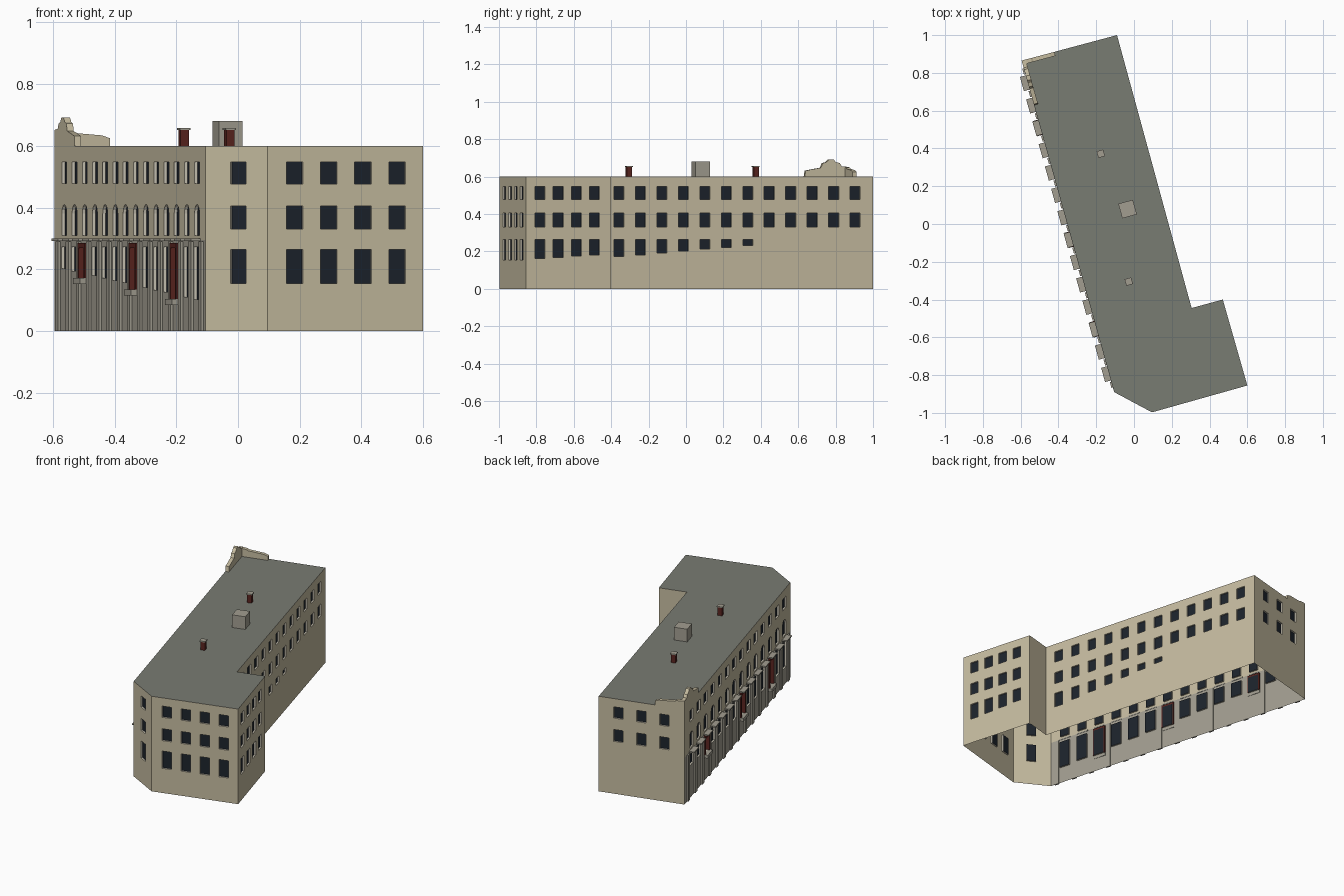
import bpy, bmesh, math
from mathutils import Vector, Matrix

if "Cube" in bpy.data.objects:
    bpy.data.objects.remove(bpy.data.objects["Cube"])


def material(name, rgb):
    m = bpy.data.materials.new(name)
    m.diffuse_color = (*rgb, 1)
    m.use_nodes = True
    m.node_tree.nodes["Principled BSDF"].inputs["Base Color"].default_value = m.diffuse_color
    return m


WALL = material("sandstone", (0.56, 0.50, 0.35))
STONE = material("grey_stone", (0.36, 0.34, 0.28))
ROOF = material("roof_grey", (0.19, 0.20, 0.17))
GLASS = material("dark_glass", (0.012, 0.017, 0.025))
REVEAL = material("pale_reveal", (0.62, 0.58, 0.48))
RED = material("red_brown", (0.10, 0.018, 0.014))
H, BELT, RECESS = 0.6, 0.295, 0.01

# footprint corners, counter-clockwise
G, F, E, D, C, B, A = [Vector((x, y, 0)) for x, y in (
    (-0.105, -0.89), (0.095, -0.997), (0.60, -0.855), (0.47, -0.40),
    (0.305, -0.445), (-0.09, 1.0), (-0.595, 0.865))]


def frame(p, q):
    """Wall frame: local x along the wall, y up, z outward."""
    u = (q - p).normalized()
    z = Vector((0, 0, 1))
    n = u.cross(z)
    m = Matrix((u, z, n)).transposed().to_4x4()
    m.translation = p
    return m


def make(name, bm, mats, matrix=Matrix()):
    me = bpy.data.meshes.new(name)
    bm.to_mesh(me)
    bm.free()
    for m in mats:
        me.materials.append(m)
    ob = bpy.data.objects.new(name, me)
    bpy.context.collection.objects.link(ob)
    ob.matrix_world = matrix
    return ob


def rect(cx, w, z0, z1):
    return [(cx - w/2, z0), (cx + w/2, z0), (cx + w/2, z1), (cx - w/2, z1)]


def arch(cx, w, z0, spring):
    r = w / 2
    return [(cx - r, z0), (cx + r, z0)] + [
        (cx + r * math.cos(a), spring + r * math.sin(a))
        for a in (math.pi * i / 8 for i in range(9))]


def wall(name, p, q, holes, mat=WALL, z0=0, z1=H):
    """Single-skin wall with recessed panes in each opening."""
    bm = bmesh.new()
    L = (q - p).length

    def loop(pts):
        vs = [bm.verts.new((x, y, 0)) for x, y in pts]
        for i, v in enumerate(vs):
            bm.edges.new((v, vs[i - 1]))
        return vs
    loop([(0, z0), (L, z0), (L, z1), (0, z1)])
    rims = [loop(h) for h in holes]
    bmesh.ops.triangle_fill(bm, use_beauty=True, edges=bm.edges[:], normal=(0, 0, 1))
    for f in bm.faces:
        f.normal_update()
        if f.normal.z < 0:
            f.normal_flip()
    for rim in rims:
        back = [bm.verts.new(v.co - Vector((0, 0, RECESS))) for v in rim]
        bm.faces.new(back).material_index = 2
        for i in range(len(rim)):
            f = bm.faces.new((rim[i - 1], back[i - 1], back[i], rim[i]))
            f.material_index = 1
            f.normal_update()
    return make(name, bm, (mat, REVEAL, GLASS), frame(p, q))


def boxes(name, items, mat, matrix):
    """Join of boxes given as (x0, x1, y0, y1, z0, z1) in a local frame."""
    bm = bmesh.new()
    for x0, x1, y0, y1, z0, z1 in items:
        m = Matrix.Translation(((x0+x1)/2, (y0+y1)/2, (z0+z1)/2)) @ \
            Matrix.Diagonal((x1-x0, y1-y0, z1-z0, 1))
        bmesh.ops.create_cube(bm, size=1, matrix=m)
    return make(name, bm, (mat,), matrix)


def prism(name, pts, depth, mat, matrix):
    """Profile in the wall plane, extruded inward."""
    bm = bmesh.new()
    f = bm.faces.new([bm.verts.new((x, y, 0)) for x, y in pts])
    r = bmesh.ops.extrude_face_region(bm, geom=[f])
    for v in r["geom"]:
        if isinstance(v, bmesh.types.BMVert):
            v.co.z -= depth
    bmesh.ops.recalc_face_normals(bm, faces=bm.faces[:])
    return make(name, bm, (mat,), matrix)


def column(u, w=0.056, low=0.155):
    rows = [(0.477, 0.548), (0.33, 0.405)]
    if low is not None:
        rows.append((low, 0.264))
    return [rect(u, w, a, b) for a, b in rows]


# plain walls with their window grids
wall("corner_wall", G, F, column((F - G).length * 0.53))
wall("front_wall", F, E, [h for i in range(4) for h in column(0.092 + 0.115 * i)])
wall("right_wing_wall", E, D, [h for i in range(4)
     for h in column(0.078 + 0.101 * i, low=0.163 + 0.006 * i)])
wall("wing_return_wall", D, C, [])
wall("right_long_wall", C, B, [h for i in range(12) for h in column(
     0.090 + 0.119 * i, low=0.172 + 0.01 * i if i < 7 else None)])
wall("back_wall", B, A, [h for i in range(3) for h in column(0.12 + 0.14 * i, low=None)])

# street facade: arched upper storey over a grey stone base on a slope
us = [0.12 + 0.123 * i for i in range(14)]
lows = [0.203 - 0.0077 * i for i in range(14)]
doors = {2: 0.172, 7: 0.135, 11: 0.104}
street = frame(A, G)
L = (G - A).length
wall("street_wall_upper", A, G, [h for u in us for h in
     (rect(u, 0.058, 0.478, 0.548), arch(u, 0.058, 0.31, 0.381))], WALL, BELT, H)
wall("street_wall_base", A, G, [rect(u, 0.07, doors.get(i, lows[i]), 0.272)
     for i, u in enumerate(us)], STONE, 0, BELT)
mids = [us[0] - 0.0615 + 0.123 * i for i in range(15)]
boxes("pilasters", [(m - 0.016, m + 0.016, 0, BELT - 0.004, -0.002, 0.008) for m in mids],
      STONE, street)
boxes("balcony_slabs", [(u - 0.039, u + 0.039, 0.292, 0.3, -0.002, 0.032) for u in us],
      STONE, street)

# doors: red surrounds and entrance steps
surround = []
for i, z in doors.items():
    u = us[i]
    surround += [(u - 0.042, u - 0.03, z, 0.285, -0.008, 0.013),
                 (u + 0.03, u + 0.042, z, 0.285, -0.008, 0.013),
                 (u - 0.042, u + 0.042, 0.27, 0.285, -0.008, 0.013)]
boxes("door_surrounds", surround, RED, street)
boxes("door_steps", [(us[i] - 0.042, us[i] + 0.042, z - 0.02, z, -0.002, 0.028)
                     for i, z in doors.items()], STONE, street)

# flat roof
bm = bmesh.new()
bm.faces.new([bm.verts.new((p.x, p.y, H)) for p in (G, F, E, D, C, B, A)])
make("roof", bm, (ROOF,))

# shaped corner gable and its return along the back wall
prism("corner_gable", [(0, H), (0.245, H), (0.24, 0.632), (0.20, 0.64), (0.155, 0.648),
      (0.145, 0.672), (0.125, 0.678), (0.11, 0.692), (0.085, 0.692), (0.072, 0.678),
      (0.05, 0.672), (0.04, 0.655), (0, 0.652)], 0.022, WALL, street)
LB = (A - B).length
prism("gable_return", [(LB, H), (LB, 0.652), (LB - 0.05, 0.648), (LB - 0.06, 0.642),
      (LB - 0.155, 0.634), (LB - 0.18, 0.625), (LB - 0.18, H)], 0.022, WALL, frame(B, A))

# roof hut and chimneys, turned with the building
turn = Matrix.Rotation(math.radians(15.5), 4, 'Z')


def on_roof(x, y):
    return Matrix.Translation((x, y, H)) @ turn


boxes("roof_hut", [(-0.04, 0.04, -0.04, 0.04, 0, 0.08)], STONE, on_roof(-0.034, 0.079))
for n, (x, y) in enumerate(((-0.176, 0.372), (-0.028, -0.305))):
    boxes(f"chimney_{n}", [(-0.014, 0.014, -0.014, 0.014, 0, 0.052)], RED, on_roof(x, y))
    boxes(f"chimney_cap_{n}", [(-0.018, 0.018, -0.018, 0.018, 0.052, 0.058)], STONE, on_roof(x, y))
